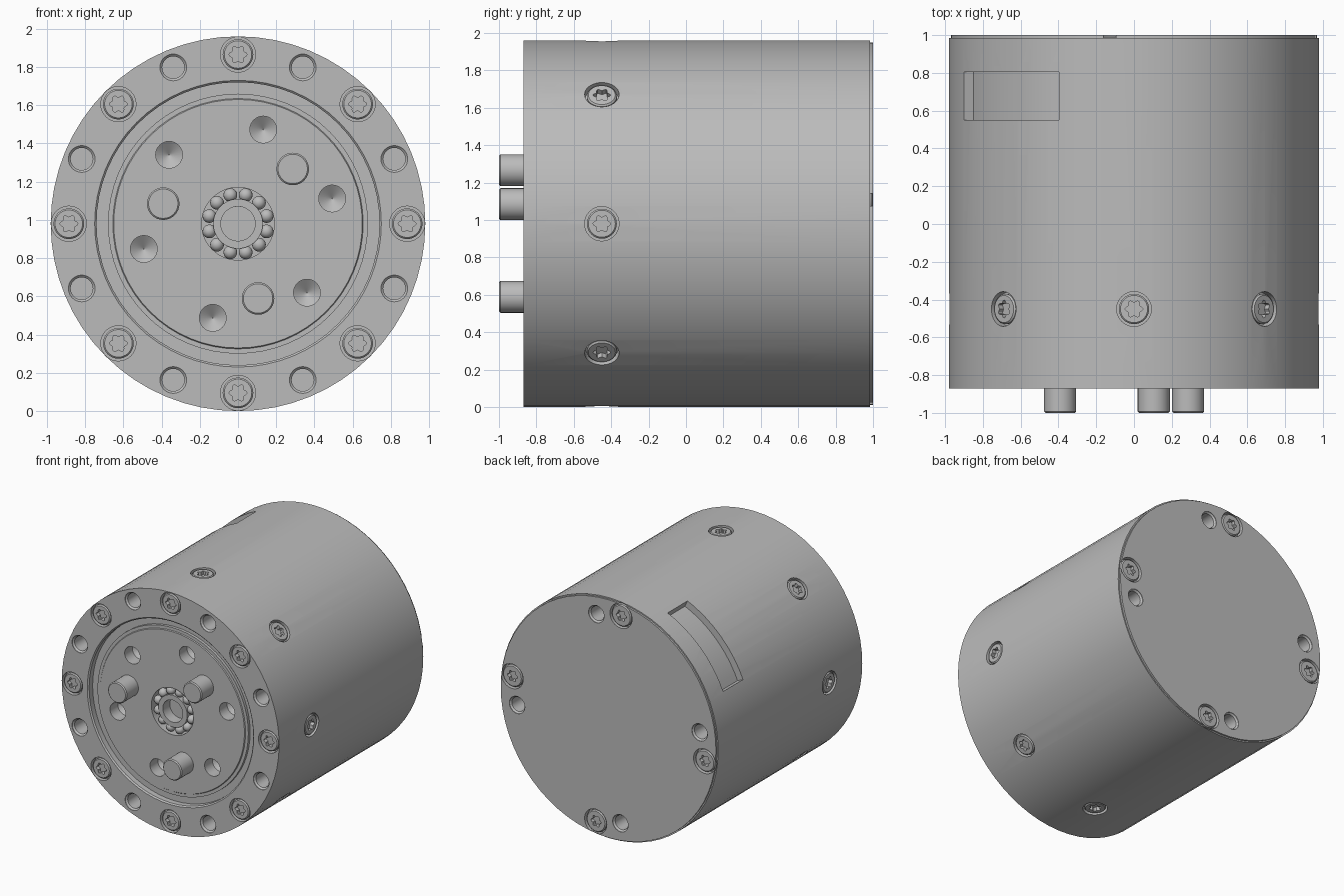
import bpy, bmesh, math
from mathutils import Matrix, Vector

cube = bpy.data.objects.get("Cube")
if cube:
    bpy.data.objects.remove(cube, do_unlink=True)

CZ = 0.98           # height of the axis
FRONT, BACK = -0.87, 1.0

metal = bpy.data.materials.new("satin grey metal")
metal.use_nodes = True
GREY = (0.5, 0.5, 0.5, 1)
metal.diffuse_color = GREY
metal.node_tree.nodes["Principled BSDF"].inputs["Base Color"].default_value = GREY


def loft(bm, rings):
    """Skin a list of equal point rings and cap both ends."""
    loops = [[bm.verts.new(p) for p in ring] for ring in rings]
    n = len(loops[0])
    for a, b in zip(loops, loops[1:]):
        for i in range(n):
            j = (i + 1) % n
            bm.faces.new((a[i], a[j], b[j], b[i]))
    bm.faces.new(loops[0])
    bm.faces.new(loops[-1])


def lathe(bm, frame, profile, n=32):
    """Turn (radius, height[, lobe]) points about the frame's z axis."""
    rings = []
    for r, h, *lobe in profile:
        ring = []
        for i in range(n):
            a = math.tau * i / n
            rr = r + (lobe[0] * math.cos(6 * a) if lobe else 0)
            ring.append(frame @ Vector((rr * math.cos(a), rr * math.sin(a), h)))
        rings.append(ring)
    loft(bm, rings)


def finish(bm, name):
    bmesh.ops.recalc_face_normals(bm, faces=bm.faces[:])
    mesh = bpy.data.meshes.new(name)
    bm.to_mesh(mesh)
    bm.free()
    mesh.materials.append(metal)
    ob = bpy.data.objects.new(name, mesh)
    bpy.context.collection.objects.link(ob)
    return ob


def select(ob):
    bpy.ops.object.select_all(action='DESELECT')
    ob.select_set(True)
    bpy.context.view_layer.objects.active = ob


def smooth(ob):
    select(ob)
    bpy.ops.object.shade_smooth_by_angle(angle=math.radians(30))


def frame(origin, direction):
    return Matrix.Translation(origin) @ direction.to_track_quat('Z', 'Y').to_matrix().to_4x4()


def polar(r, degrees, y):
    a = math.radians(degrees)
    return Vector((r * math.cos(a), y, CZ + r * math.sin(a)))


def facing(r, degrees, y, side):
    return frame(polar(r, degrees, y), Vector((0, side, 0)))


def radial(degrees, y, r):
    return frame(polar(r, degrees, y), polar(1, degrees, 0) - Vector((0, 0, CZ)))


axis = facing(0, 0, 0, -1)
front_screws = [facing(0.885, 45 * k, FRONT, -1) for k in range(8)]
side_screws = [radial(45 * k, -0.45, 0.977) for k in range(8)]
back_screws = [facing(0.875, 7.5 + 90 * k, BACK, 1) for k in range(4)]
front_holes = [facing(0.885, 22.5 + 45 * k, FRONT, -1) for k in range(8)]
back_holes = [facing(0.83, -7.5 + 90 * k, BACK, 1) for k in range(4)]
DISC = -0.845
disc_holes = [facing(0.51, 15 + 60 * k, DISC, -1) for k in range(6)]
pins = [facing(0.405, 45 + 120 * k, DISC, -1) for k in range(3)]

# Housing with stepped front recess and bearing seat
bm = bmesh.new()
lathe(bm, axis, [
    (0.09, 0.5), (0.09, 0.76), (0.19, 0.76), (0.19, -DISC),
    (0.65, -DISC), (0.655, 0.838), (0.68, 0.838), (0.68, 0.815),
    (0.74, 0.815), (0.74, 0.86), (0.75, 0.87), (0.98, 0.87),
    (0.98, -0.985), (0.97, -0.985), (0.97, -1.0)], 64)
housing = finish(bm, "housing")

# Cutters for counterbores, drilled holes and the curved pocket
bm = bmesh.new()
for f in front_screws + side_screws:
    lathe(bm, f, [(0.092, 0.05), (0.092, -0.045)])
for f in back_screws:
    lathe(bm, f, [(0.1, 0.05), (0.1, -0.045)])
for f in front_holes + back_holes:
    lathe(bm, f, [(0.07, 0.05), (0.07, -0.004), (0.058, -0.016), (0.058, -0.2)])
for f in disc_holes:
    lathe(bm, f, [(0.07, 0.05), (0.07, -0.1), (0.002, -0.15)])
pocket = []
for i in range(13):
    a = 114 + (156.7 - 114) * i / 12
    pocket.append([polar(r, a, y) for r, y in
                   ((0.925, 0.55), (1.05, 0.55), (1.05, 0.805), (0.925, 0.805))])
loft(bm, pocket)
cutter = finish(bm, "hole_cutter")
cutter.hide_render = True

mod = housing.modifiers.new("holes", 'BOOLEAN')
mod.operation = 'DIFFERENCE'
mod.solver = 'EXACT'
mod.object = cutter
select(housing)
bpy.ops.object.modifier_apply(modifier=mod.name)
bpy.data.objects.remove(cutter, do_unlink=True)
smooth(housing)


# Screw heads with six-lobed sockets
def screw_set(name, frames, r):
    bm = bmesh.new()
    for f in frames:
        lathe(bm, f, [(r, -0.05), (r, -0.012), (r - 0.008, -0.004),
                      (0.04, -0.004, 0.007), (0.04, -0.035, 0.007)], 48)
    smooth(finish(bm, name))


screw_set("front_screws", front_screws, 0.08)
screw_set("side_screws", side_screws, 0.08)
screw_set("back_screws", back_screws, 0.088)

# Drive pins with chamfered ends
bm = bmesh.new()
for f in pins:
    lathe(bm, f, [(0.085, -0.02), (0.085, 0.147), (0.077, 0.155)])
smooth(finish(bm, "drive_pins"))

# Bearing inner ring, a tube round the bore
bm = bmesh.new()
lathe(bm, axis, [(0.13, 0.75), (0.13, 0.84), (0.09, 0.84), (0.09, 0.75)], 40)
smooth(finish(bm, "bearing_inner_ring"))

# Bearing balls
bm = bmesh.new()
for k in range(12):
    bmesh.ops.create_uvsphere(bm, u_segments=16, v_segments=10, radius=0.036,
                              matrix=Matrix.Translation(polar(0.155, 15 + 30 * k, -0.805)))
smooth(finish(bm, "bearing_balls"))
bpy.ops.object.select_all(action='DESELECT')
